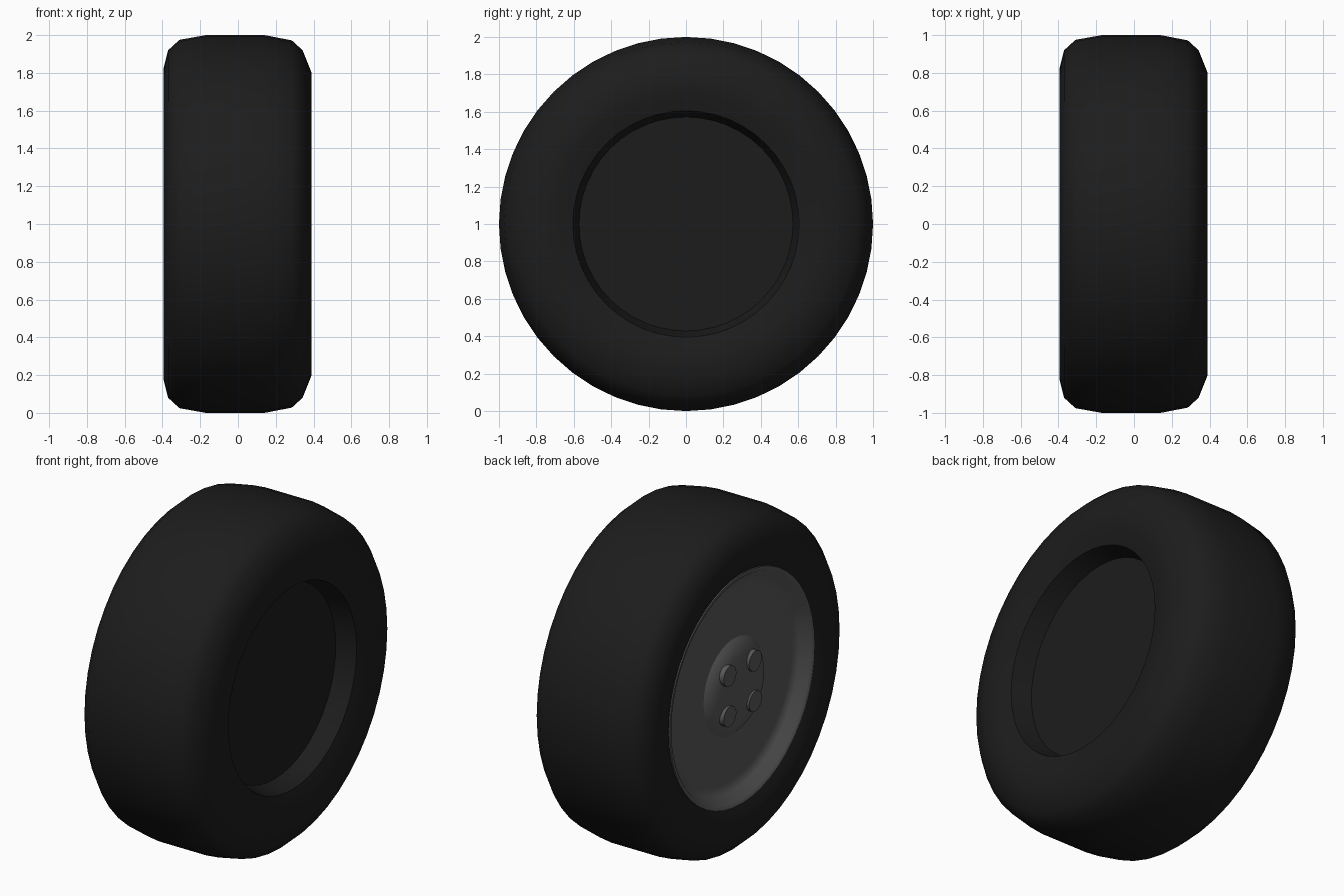
import bpy, bmesh, math
from mathutils import Matrix, Vector

if "Cube" in bpy.data.objects:
    bpy.data.objects.remove(bpy.data.objects["Cube"])


def material(name, value):
    m = bpy.data.materials.new(name)
    m.diffuse_color = (value, value, value, 1)
    m.use_nodes = True
    m.node_tree.nodes["Principled BSDF"].inputs["Base Color"].default_value = m.diffuse_color
    return m


def finish(name, bm, mat, angle=35):
    bmesh.ops.remove_doubles(bm, verts=bm.verts, dist=1e-5)
    mesh = bpy.data.meshes.new(name)
    bm.to_mesh(mesh)
    bm.free()
    ob = bpy.data.objects.new(name, mesh)
    bpy.context.collection.objects.link(ob)
    mesh.materials.append(mat)
    bpy.ops.object.select_all(action='DESELECT')
    bpy.context.view_layer.objects.active = ob
    ob.select_set(True)
    bpy.ops.object.shade_smooth_by_angle(angle=math.radians(angle))
    return ob


def lathe(name, profile, mat, sides=48, angle=35):
    """Spin (x, radius) points, listed from -x to +x over the outside, about the axle."""
    bm = bmesh.new()
    rings = []
    for x, r in profile:
        if r == 0:
            rings.append([bm.verts.new((x, 0, 1))] * sides)
        else:
            rings.append([bm.verts.new((x, r * math.cos(a), 1 + r * math.sin(a)))
                          for a in (2 * math.pi * i / sides for i in range(sides))])
    for a, b in zip(rings, rings[1:]):
        for i in range(sides):
            j = (i + 1) % sides
            bm.faces.new(dict.fromkeys((a[i], b[i], b[j], a[j])))
    bmesh.ops.recalc_face_normals(bm, faces=bm.faces)
    # open or closed, make every profile face outward from -x
    bm.normal_update()
    first = bm.faces[:][0] if bm.faces.ensure_lookup_table() is None else None
    if profile[0][1] == 0 and first.normal.x > 0:
        bmesh.ops.reverse_faces(bm, faces=bm.faces)
    return finish(name, bm, mat, angle)


rubber = material("rubber", 0.012)
metal = material("metal", 0.1)

# Tyre: hidden front web, rounded tread, recessed back disc
lathe("tyre", [(-0.27, 0), (-0.27, 0.66), (-0.365, 0.685), (-0.39, 0.75),
               (-0.395, 0.82), (-0.37, 0.92), (-0.31, 0.975), (-0.17, 1.0),
               (0.14, 1.0), (0.285, 0.972), (0.342, 0.92), (0.39, 0.80),
               (0.385, 0.70), (0.36, 0.605), (0.245, 0.572), (0.245, 0)], rubber)

# Rim: thin outer lip and a shallow dish
lathe("rim", [(-0.315, 0), (-0.315, 0.28), (-0.305, 0.45), (-0.30, 0.56),
              (-0.315, 0.62), (-0.365, 0.66), (-0.372, 0.685), (-0.35, 0.69)], metal, angle=50)

# Hub: low dome
lathe("hub", [(-0.367, 0), (-0.364, 0.10), (-0.354, 0.19), (-0.338, 0.255),
              (-0.31, 0.29)], metal, sides=32, angle=50)

# Wheel bolts
for k in range(4):
    a = math.radians(45 + 90 * k)
    bm = bmesh.new()
    pos = Vector((-0.35, 0.17 * math.cos(a), 1 + 0.17 * math.sin(a)))
    bmesh.ops.create_cone(bm, cap_ends=True, segments=24, radius1=0.06, radius2=0.06, depth=0.05,
                          matrix=Matrix.Translation(pos) @ Matrix.Rotation(math.pi / 2, 4, 'Y'))
    finish(f"wheel_bolt_{k + 1}", bm, metal)
